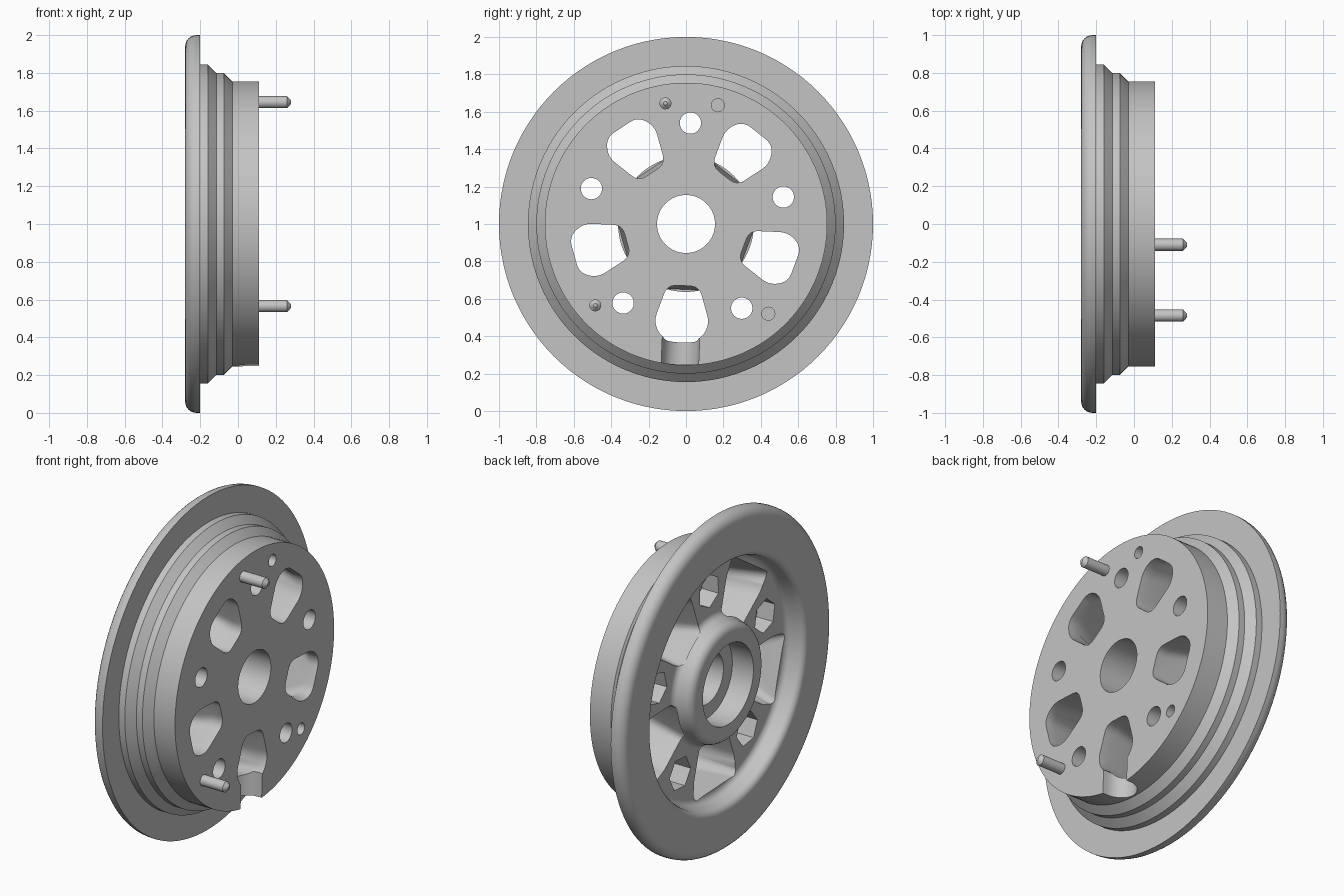
import bpy, bmesh, math
from mathutils import Matrix, Vector

if "Cube" in bpy.data.objects:
    bpy.data.objects.remove(bpy.data.objects["Cube"])

# Single material
metal = bpy.data.materials.new("plain_grey")
metal.use_nodes = True
GREY = (0.55, 0.55, 0.55, 1)
metal.diffuse_color = GREY
metal.node_tree.nodes["Principled BSDF"].inputs["Base Color"].default_value = GREY

CENTRE = Vector((0, 0, 1))
FACE = 0.11           # x of the front plate
TURN = 15.5           # angle of the first bolt, degrees
BOLT_R = 0.54


def polar(x, r, angle, side=0.0):
    """Point at radius r and sideways offset, angle measured from +y to +z."""
    a = math.radians(angle)
    return CENTRE + Vector((x, r * math.cos(a) - side * math.sin(a),
                            r * math.sin(a) + side * math.cos(a)))


def make_object(name, bm):
    bmesh.ops.recalc_face_normals(bm, faces=bm.faces)
    mesh = bpy.data.meshes.new(name)
    bm.to_mesh(mesh)
    bm.free()
    obj = bpy.data.objects.new(name, mesh)
    bpy.context.collection.objects.link(obj)
    mesh.materials.append(metal)
    return obj


def loft(bm, rings, capped=True):
    """Skin rings of equal size, closing the ends or the loop of rings."""
    rows = [[bm.verts.new(p) for p in ring] for ring in rings]
    n = len(rows[0])
    pairs = list(zip(rows, rows[1:])) + ([] if capped else [(rows[-1], rows[0])])
    for a, b in pairs:
        for i in range(n):
            j = (i + 1) % n
            bm.faces.new((a[i], a[j], b[j], b[i]))
    if capped:
        bm.faces.new(rows[0])
        bm.faces.new(rows[-1])


def circle(x, y, z, r, n, spin=0.0):
    return [Vector((x, y + r * math.cos(math.tau * i / n + spin),
                    z + r * math.sin(math.tau * i / n + spin))) for i in range(n)]


def arc(cx, cr, radius, start, end, steps=6):
    """Arc in the (x, radius) profile plane."""
    angles = [math.radians(start + (end - start) * i / steps) for i in range(steps + 1)]
    return [(cx + radius * math.cos(a), cr + radius * math.sin(a)) for a in angles]


def rounded(corners, cut, steps=6):
    """Round each corner of a polygon with a short curve."""
    pts = [Vector(c) for c in corners]
    out = []
    for i, p in enumerate(pts):
        a = p + (pts[i - 1] - p).normalized() * cut
        b = p + (pts[(i + 1) % len(pts)] - p).normalized() * cut
        for k in range(steps + 1):
            t = k / steps
            out.append(a * (1 - t) ** 2 + p * 2 * t * (1 - t) + b * t * t)
    return out


def subtract(target, bm):
    cutter = make_object("cutter", bm)
    cutter.hide_render = True
    mod = target.modifiers.new("cut", "BOOLEAN")
    mod.operation = "DIFFERENCE"
    mod.solver = "EXACT"
    mod.object = cutter
    bpy.context.view_layer.objects.active = target
    bpy.ops.object.modifier_apply(modifier=mod.name)
    bpy.data.objects.remove(cutter)


def smooth(obj):
    bpy.ops.object.select_all(action="DESELECT")
    obj.select_set(True)
    bpy.context.view_layer.objects.active = obj
    bpy.ops.object.shade_smooth_by_angle(angle=math.radians(28))


# Turned body: stepped barrel, rolled flange, dished back, raised hub, stepped bore
profile = [(FACE, 0.155), (FACE, 0.755), (-0.03, 0.755), (-0.075, 0.8), (-0.115, 0.8),
           (-0.16, 0.845), (-0.2, 0.845), (-0.2, 1.0)]
profile += arc(-0.22, 0.94, 0.06, 90, 180)
profile += arc(-0.24, 0.76, 0.04, 180, 270)
profile += [(-0.21, 0.71)] + arc(-0.21, 0.67, 0.04, 70, 0)
profile += arc(-0.21, 0.4, 0.04, 0, -80)
profile += arc(-0.23, 0.3, 0.05, 90, 180)
profile += [(-0.28, 0.24), (-0.14, 0.24), (-0.14, 0.155)]
bm = bmesh.new()
loft(bm, [circle(x, 0, 1, r, 112) for x, r in profile], capped=False)
wheel = make_object("wheel_body", bm)

# Five windows flaring into wide pockets between the spokes
front = rounded([(0.33, -0.085), (0.53, -0.15), (0.62, -0.1),
                 (0.62, 0.1), (0.53, 0.15), (0.33, 0.085)], 0.05)
back = rounded([(0.35, -0.13), (0.56, -0.2), (0.67, -0.21),
                (0.67, 0.21), (0.56, 0.2), (0.35, 0.13)], 0.035)
bm = bmesh.new()
for k in range(5):
    angle = TURN - 36 + 72 * k
    sections = [(FACE + 0.05, front), (0.05, front), (-0.195, back)]
    loft(bm, [[polar(x, p.x, angle, p.y) for p in shape] for x, shape in sections])
subtract(wheel, bm)

# Bolt holes, then hexagonal nut pockets from the back
for radius, sides, x0, x1 in ((0.057, 32, -0.3, 0.2), (0.1, 6, -0.3, -0.06)):
    bm = bmesh.new()
    for k in range(5):
        angle = TURN + 72 * k
        c = polar(0, BOLT_R, angle)
        loft(bm, [circle(x, c.y, c.z, radius, sides, math.radians(angle))
                  for x in (x0, x1)])
    subtract(wheel, bm)

# Round-bottomed valve channel through the lower wall
channel = [(FACE + 0.05, -0.1)]
channel += [(0.08 - 0.1 * math.sin(math.pi * i / 16), -0.1 * math.cos(math.pi * i / 16))
            for i in range(17)]
channel += [(FACE + 0.05, 0.1)]
bm = bmesh.new()
loft(bm, [[polar(x, r, TURN + 252, s) for x, s in channel] for r in (0.5, 0.85)])
subtract(wheel, bm)

# Blind dowel sockets
bm = bmesh.new()
for y, z in ((0.17, 1.635), (0.44, 0.52)):
    loft(bm, [circle(x, y, z, 0.035, 24) for x in (-0.02, 0.2)])
subtract(wheel, bm)
smooth(wheel)

# Dowel pins with tapered tips
for name, y, z in (("upper_dowel_pin", -0.11, 1.645), ("lower_dowel_pin", -0.485, 0.565)):
    bm = bmesh.new()
    loft(bm, [circle(x, y, z, r, 24)
              for x, r in ((FACE - 0.02, 0.032), (0.26, 0.032), (0.28, 0.01))])
    smooth(make_object(name, bm))
